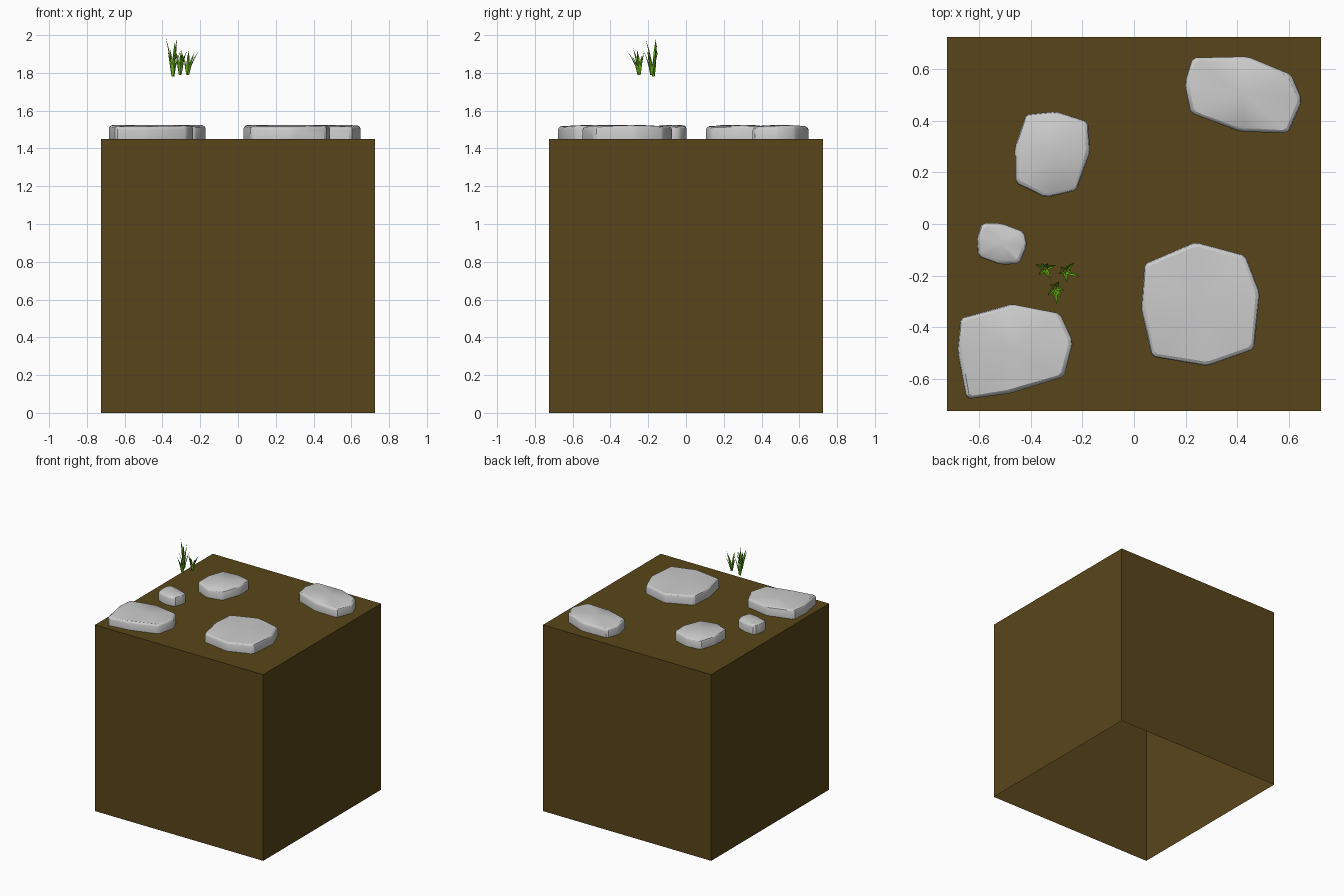
import bpy, bmesh, math
from mathutils import Vector

if "Cube" in bpy.data.objects:
    bpy.data.objects.remove(bpy.data.objects["Cube"])

HALF, TOP = 0.725, 1.45


def material(name, rgb):
    m = bpy.data.materials.new(name)
    m.diffuse_color = (*rgb, 1)
    m.use_nodes = True
    m.node_tree.nodes["Principled BSDF"].inputs["Base Color"].default_value = m.diffuse_color
    return m


def finish(bm, name, mat=None, angle=None):
    me = bpy.data.meshes.new(name)
    bm.to_mesh(me)
    bm.free()
    ob = bpy.data.objects.new(name, me)
    bpy.context.collection.objects.link(ob)
    if mat:
        me.materials.append(mat)
    if angle:
        bpy.ops.object.select_all(action='DESELECT')
        ob.select_set(True)
        bpy.context.view_layer.objects.active = ob
        bpy.ops.object.shade_smooth_by_angle(angle=math.radians(angle))
    return ob


soil = material("soil", (0.10, 0.06, 0.01))
green = material("grass_green", (0.16, 0.50, 0.01))

# soil block, open underneath
bm = bmesh.new()
bmesh.ops.create_cube(bm, size=2 * HALF)
bmesh.ops.translate(bm, verts=bm.verts, vec=(0, 0, HALF))
bm.normal_update()
bmesh.ops.delete(bm, geom=[f for f in bm.faces if f.normal.z < -0.9], context='FACES_ONLY')
finish(bm, "soil_block", soil)


# flat stepping stones: outline corners clockwise, softened upper rim, slight dome
def stone(name, outline):
    bm = bmesh.new()
    # cut each corner slightly so it is rounded
    pts, n = [], len(outline)
    for i, p in enumerate(outline):
        p = Vector(p)
        for q in (outline[i - 1], outline[(i + 1) % n]):
            d = Vector(q) - p
            pts.append(p + d.normalized() * min(0.012, d.length * 0.3))
    c = sum(pts, Vector((0, 0))) / len(pts)
    rings = []
    for inset, z in ((0, TOP), (0, TOP + 0.052), (0.005, TOP + 0.062), (0.016, TOP + 0.069)):
        ring = []
        for i, p in enumerate(pts):
            q = p - (p - c).normalized() * inset
            wobble = 0.004 * math.sin(i * 0.8 + c.x * 9) if z > TOP else 0
            ring.append(bm.verts.new((q.x, q.y, z + wobble)))
        rings.append(ring)
    m = len(pts)
    for a, b in zip(rings, rings[1:]):
        for i in range(m):
            j = (i + 1) % m
            bm.faces.new((a[i], a[j], b[j], b[i]))
    mid = bm.verts.new((c.x, c.y, TOP + 0.075))
    for i in range(m):
        bm.faces.new((rings[-1][i], rings[-1][(i + 1) % m], mid))
    bm.faces.new(rings[0])
    bmesh.ops.recalc_face_normals(bm, faces=bm.faces)
    finish(bm, name, angle=30)


stone("stone_back_right", [(.227, .645), (.44, .65), (.61, .58), (.653, .48),
                           (.60, .353), (.413, .358), (.22, .43), (.196, .545)])
stone("stone_back_left", [(-.42, .425), (-.304, .437), (-.178, .397), (-.170, .28),
                          (-.223, .13), (-.343, .102), (-.461, .16), (-.463, .297)])
stone("stone_small", [(-.592, .003), (-.514, .003), (-.426, -.03), (-.414, -.08),
                      (-.442, -.154), (-.517, -.158), (-.605, -.126), (-.611, -.06)])
stone("stone_front_left", [(-.674, -.366), (-.475, -.310), (-.287, -.347), (-.236, -.455),
                           (-.271, -.592), (-.483, -.658), (-.650, -.679), (-.685, -.494)])
stone("stone_front_right", [(.04, -.155), (.238, -.070), (.432, -.122), (.488, -.266),
                            (.467, -.485), (.285, -.551), (.068, -.514), (.028, -.331)])


# grass blades: creased, tapering and bending outward towards the tip
def tuft(name, base, tips):
    bm = bmesh.new()
    for dx, dy, h in tips:
        out = Vector((dx, dy, 0))
        side = Vector((-dy, dx, 0)).normalized()
        root = Vector(base) + out * 0.12
        prev = None
        for t, w in ((0, .005), (.35, .009), (.7, .006), (1, 0)):
            p = root + out * (0.88 * t ** 1.7) + Vector((0, 0, h * t))
            if w:
                crease = out.normalized() * w * 0.5
                row = [bm.verts.new(q) for q in (p - side * w, p + crease, p + side * w)]
            else:
                row = [bm.verts.new(p)]
            if prev:
                for k in (0, 1):
                    bm.faces.new((prev[k], prev[k + 1], *(row[k:k + 2][::-1] if w else row)))
            prev = row
    finish(bm, name, green)


tuft("grass_tall", (-.345, -.172, 1.78),
     [(-.038, .014, .21), (-.026, -.028, .13), (.012, .02, .19), (.022, -.042, .20),
      (.042, .012, .14), (-.016, .02, .15), (.008, -.03, .12)])
tuft("grass_right", (-.268, -.182, 1.79),
     [(.060, -.022, .125), (.038, .034, .12), (-.026, -.012, .11), (.008, -.044, .13),
      (.034, -.012, .10), (-.018, .016, .08)])
tuft("grass_front", (-.306, -.246, 1.79),
     [(.006, -.068, .13), (-.030, -.034, .14), (.036, -.012, .13), (.016, .024, .12),
      (.022, -.04, .10), (-.020, .012, .10)])
